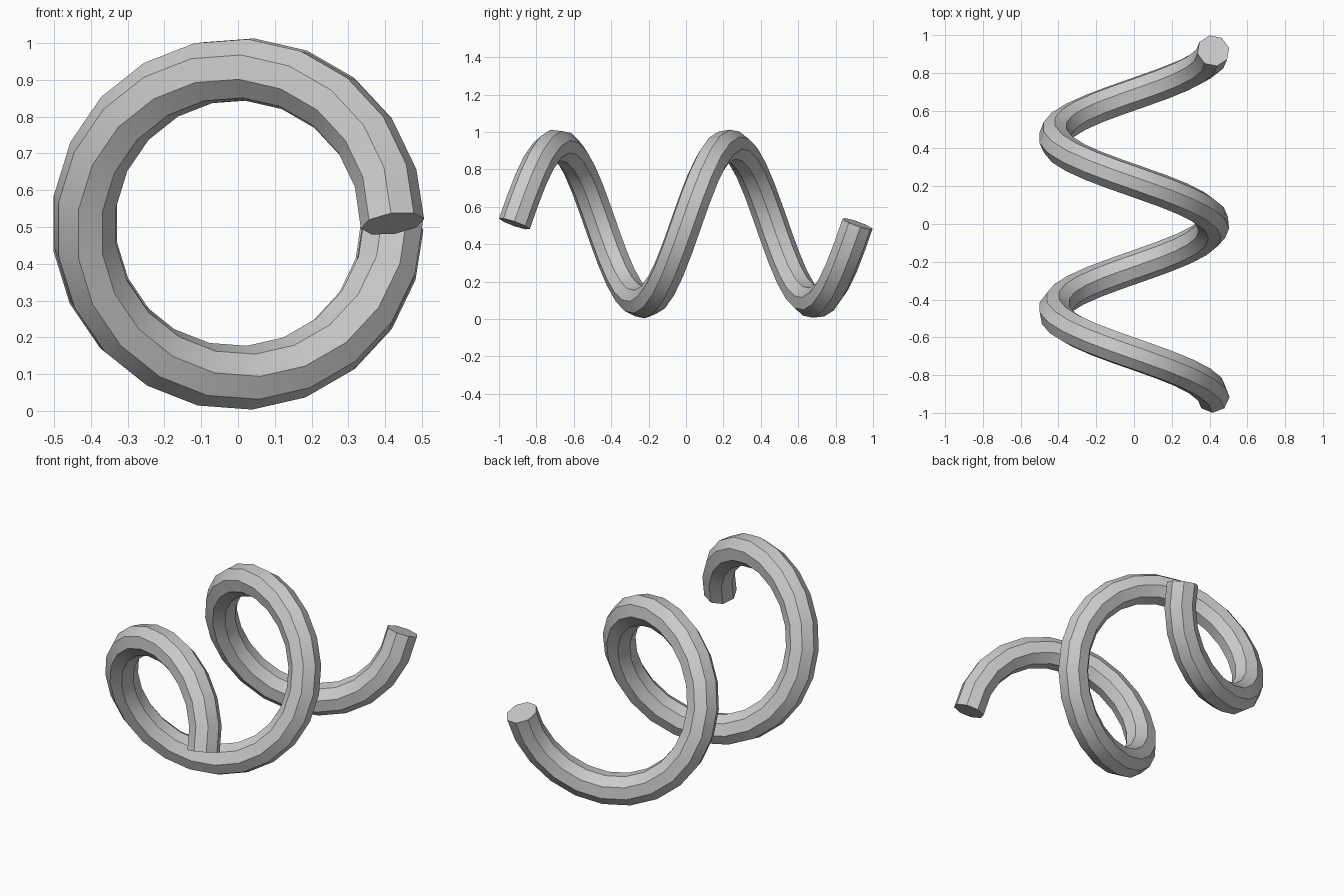
import bpy, bmesh, math
from mathutils import Vector, Quaternion

if "Cube" in bpy.data.objects:
    bpy.data.objects.remove(bpy.data.objects["Cube"])

TURNS, STEPS, SIDES = 2, 42, 8
COIL_R, WIRE_R, HALF_LEN, MID_Z = 0.42, 0.087, 0.9175, 0.509

# Helix centreline running front to back
path = []
for i in range(STEPS + 1):
    t = i / STEPS
    a = t * TURNS * math.tau
    path.append(Vector((COIL_R * math.cos(a),
                        HALF_LEN * (2 * t - 1),
                        MID_Z + COIL_R * math.sin(a))))

# Tangents: one-sided at the ends, averaged between
dirs = [(q - p).normalized() for p, q in zip(path, path[1:])]
tangents = [dirs[0]] + [(a + b).normalized() for a, b in zip(dirs, dirs[1:])] + [dirs[-1]]

# Octagonal wire swept with minimum twist, one ridge starting at the front
bm = bmesh.new()
side = Vector((0, -1, 0))
side = (side - tangents[0] * side.dot(tangents[0])).normalized()
rings = []
for i, (p, t) in enumerate(zip(path, tangents)):
    if i:
        side = tangents[i - 1].rotation_difference(t) @ side
        side = (side - t * side.dot(t)).normalized()
    rings.append([bm.verts.new(p + WIRE_R * (Quaternion(t, k * math.tau / SIDES) @ side))
                  for k in range(SIDES)])
for r, s in zip(rings, rings[1:]):
    for k in range(SIDES):
        n = (k + 1) % SIDES
        bm.faces.new((r[k], r[n], s[n], s[k]))

# Flat end caps
bm.faces.new(rings[0][::-1])
bm.faces.new(rings[-1])
bmesh.ops.recalc_face_normals(bm, faces=bm.faces)

mesh = bpy.data.meshes.new("coil_spring")
bm.to_mesh(mesh)
bm.free()
spring = bpy.data.objects.new("coil_spring", mesh)
bpy.context.collection.objects.link(spring)

# Plain grey
grey = bpy.data.materials.new("light_grey")
grey.diffuse_color = (0.6, 0.6, 0.6, 1)
grey.use_nodes = True
grey.node_tree.nodes["Principled BSDF"].inputs["Base Color"].default_value = grey.diffuse_color
mesh.materials.append(grey)

# Smooth along the wire, sharp ridges
bpy.context.view_layer.objects.active = spring
spring.select_set(True)
bpy.ops.object.shade_smooth_by_angle(angle=math.radians(30))
